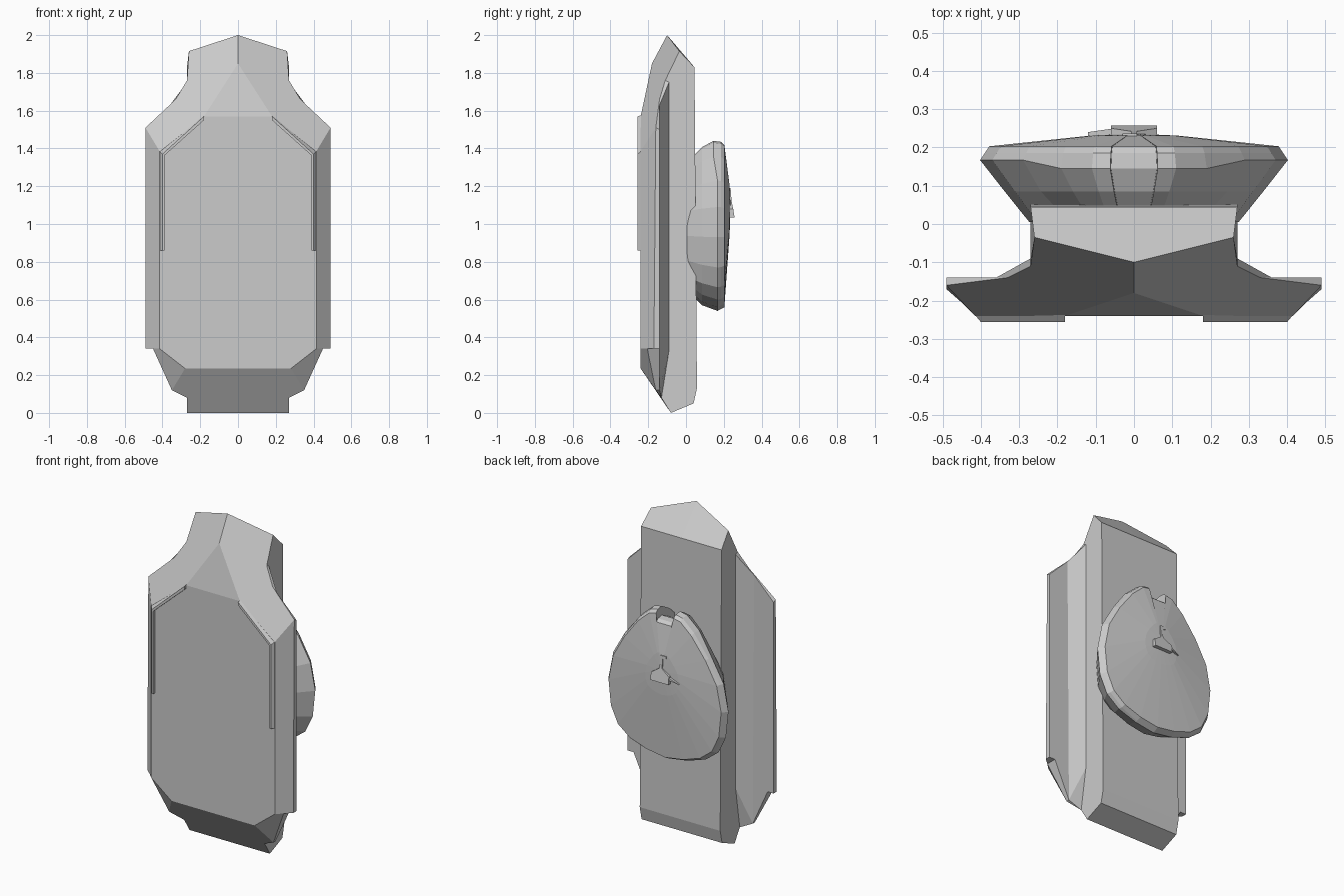
import bpy, bmesh

if "Cube" in bpy.data.objects:
    bpy.data.objects.remove(bpy.data.objects["Cube"])


def make(name, verts, faces, mirror=True):
    """Flat-faced mesh; half models are mirrored across x = 0."""
    me = bpy.data.meshes.new(name)
    me.from_pydata(verts, [], faces)
    bm = bmesh.new()
    bm.from_mesh(me)
    if mirror:
        geom = bm.verts[:] + bm.edges[:] + bm.faces[:]
        bmesh.ops.mirror(bm, geom=geom, axis='X', merge_dist=0.0005)
    bmesh.ops.remove_doubles(bm, verts=bm.verts, dist=0.0005)
    bmesh.ops.recalc_face_normals(bm, faces=bm.faces)
    bm.to_mesh(me)
    bm.free()
    ob = bpy.data.objects.new(name, me)
    bpy.context.collection.objects.link(ob)
    return ob


def make_named(name, points, faces, mirror=True):
    keys = list(points)
    return make(name, list(points.values()),
                [[keys.index(k) for k in f.split()] for f in faces], mirror)


# Main body: faceted front shell with side wings and a rear block (right half)
body = {
    # ridge, shoulder and rim
    'peak': (0, -.10, 2.0), 'cap': (.26, -.035, 1.915), 'neck': (.27, -.11, 1.76),
    'shoulder': (.33, -.14, 1.66), 'rim_t': (.49, -.16, 1.51), 'rim_b': (.49, -.17, .34),
    'step': (.45, -.205, .34), 'foot': (.35, -.16, .12), 'heel': (.27, -.13, .08),
    'toe': (.27, -.08, 0), 'toe0': (0, -.08, 0),
    # front panel
    'p0': (0, -.18, 1.85), 'p1': (.18, -.24, 1.57), 'p2': (.415, -.24, 1.385),
    'p3': (.415, -.24, .34), 'p4': (.28, -.24, .235), 'p5': (0, -.24, .235),
    'p6': (0, -.24, 1.57),
    # wing back
    'w_t': (.49, -.14, 1.50), 'w_b': (.49, -.14, .34), 'w_s': (.45, -.14, .34),
    'd_t': (.36, -.14, 1.63), 'd_b': (.35, -.14, .12),
    'e_t': (.27, -.09, 1.75), 'e_b': (.27, -.09, .33),
    # rear block
    'r_t': (.27, .045, 1.83), 'r_t0': (0, .045, 1.83), 'r_m': (.27, .058, .13),
    'r_m0': (0, .058, .13), 'r_b': (.27, .04, .05), 'r_b0': (0, .04, .05),
}
make_named('body', body, [
    'peak p0 p1 p2 rim_t shoulder neck cap', 'p0 p6 p1', 'p6 p5 p4 p3 p2 p1',
    'p2 p3 step rim_b rim_t', 'p3 p4 foot step', 'p4 p5 toe0 toe heel foot',
    'rim_t rim_b w_b w_t', 'rim_b step w_s w_b', 'step foot d_b w_s',
    'rim_t w_t d_t shoulder', 'shoulder d_t e_t neck',
    'w_t w_b w_s d_b d_t', 'd_t d_b e_b e_t', 'e_b d_b heel', 'foot heel d_b',
    'neck e_t e_b heel toe r_b r_m r_t cap',
    'cap r_t r_t0 peak', 'r_t r_m r_m0 r_t0', 'r_m r_b r_b0 r_m0', 'r_b toe toe0 r_b0',
])

# Raised lip along the upper edge of the front panel
path = [((.18, 1.575), (.18, 1.57), (.18, 1.55)),
        ((.415, 1.385), (.40, 1.37), (.39, 1.362)),
        ((.415, .86), (.40, .86), (.39, .86))]
verts = []
for outer, top, inner in path:
    verts += [(outer[0], -.238, outer[1]), (top[0], -.256, top[1]),
              (inner[0], -.256, inner[1]), (inner[0], -.238, inner[1])]
faces = [(0, 1, 2, 3), (8, 9, 10, 11)]
for s in (0, 4):
    faces += [(s + i, s + (i + 1) % 4, s + 4 + (i + 1) % 4, s + 4 + i) for i in range(4)]
make('panel_lip', verts, faces)

# Domed rear disc: outline in x, z, notched at the top
half = [(0, 1.385), (.06, 1.385), (.062, 1.44), (.11, 1.43), (.19, 1.36), (.29, 1.23),
        (.37, 1.09), (.402, .93), (.385, .77), (.335, .665), (.25, .60), (.13, .56), (0, .54)]
outline = half + [(-x, z) for x, z in half[-2:0:-1]]
CZ = .97


def ring(sx, sz, depth, cz=CZ):
    return [(x * sx, depth(x, z), cz + (z - CZ) * sz) for x, z in outline]


def bulge(x, z):
    return .035 - (.03 if abs(x) > .33 and z < 1.1 else 0)


rings = [
    ring(.68, .82, bulge),
    ring(.84, .93, lambda x, z: .085),
    ring(1, 1, lambda x, z: .145 if z > 1.3 else .167),
    ring(.97, .99, lambda x, z: .185 if z > .58 else .175),
    ring(.94, .955, lambda x, z: .203),
    ring(.28, .28, lambda x, z: .231, 1.07),
]
n = len(outline)
verts = [v for r in rings for v in r] + [(0, .236, 1.09)]
faces = [tuple(range(n))]
for k in range(len(rings) - 1):
    faces += [(k * n + i, k * n + (i + 1) % n, (k + 1) * n + (i + 1) % n, (k + 1) * n + i)
              for i in range(n)]
last = (len(rings) - 1) * n
faces += [(last + i, last + (i + 1) % n, len(verts) - 1) for i in range(n)]
make('rear_disc', verts, faces, mirror=False)


def wedge(name, pts):
    """Raised chip on the disc: pts are (x, z, outer y)."""
    m = len(pts)
    v = [(x, .225, z) for x, z, y in pts] + [(x, y, z) for x, z, y in pts]
    f = [tuple(range(m)), tuple(range(m, 2 * m))]
    f += [(i, (i + 1) % m, m + (i + 1) % m, m + i) for i in range(m)]
    make(name, v, f, mirror=False)


# Small latch and its ribs at the disc centre
wedge('latch', [(-.06, 1.035, .257), (.06, 1.035, .257), (.06, 1.08, .25),
                (0, 1.12, .241), (-.06, 1.08, .25)])
wedge('latch_upper_rib', [(-.008, 1.10, .243), (.008, 1.10, .243), (.008, 1.19, .236),
                          (-.03, 1.19, .236), (-.03, 1.175, .236), (-.008, 1.17, .236)])
wedge('latch_side_rib', [(-.12, 1.045, .24), (-.05, 1.06, .25), (-.05, 1.078, .25)])
